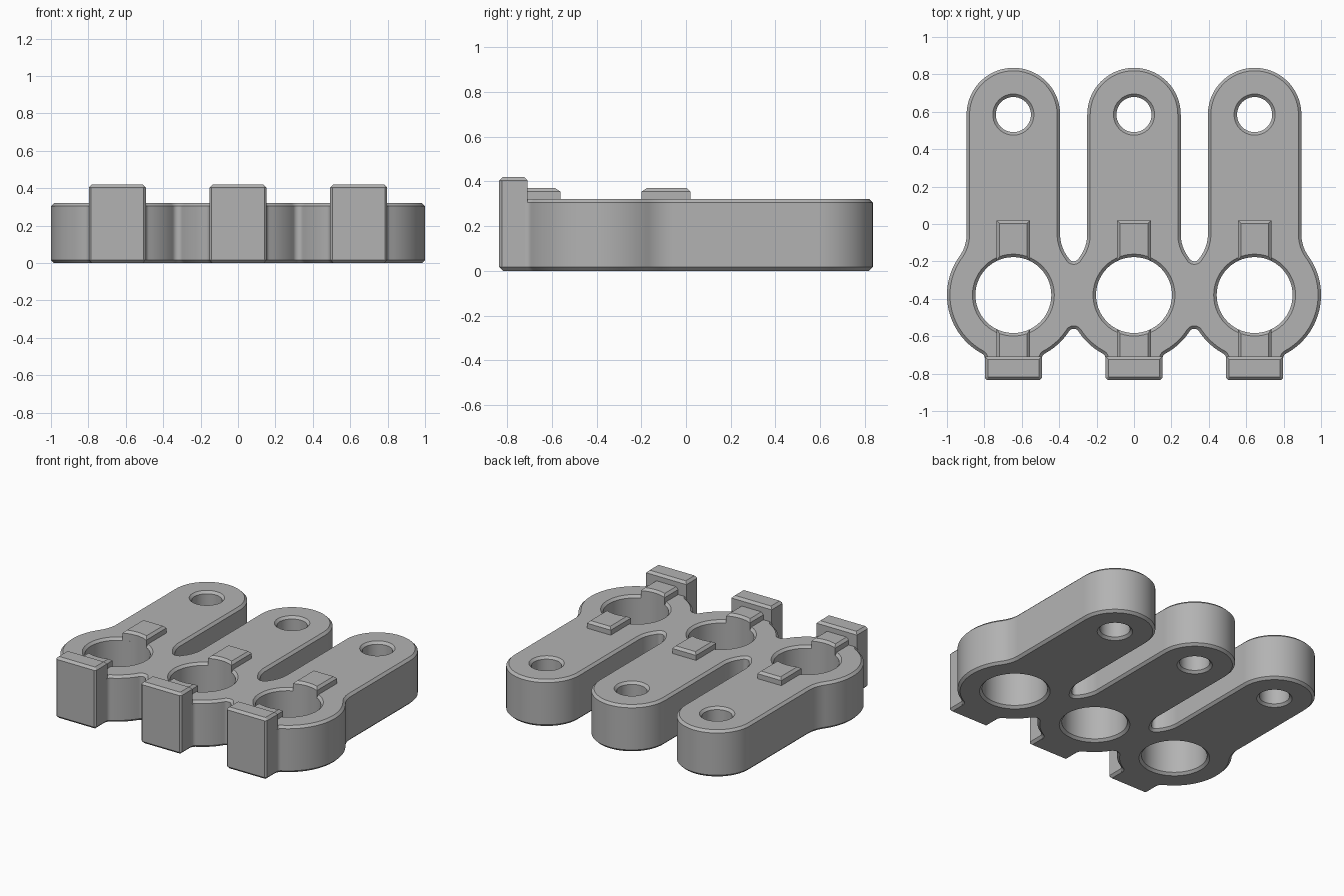
import bpy, bmesh
from math import pi, cos, sin, acos, atan2, sqrt, asin
from mathutils import Vector

cube = bpy.data.objects.get("Cube")
if cube:
    bpy.data.objects.remove(cube, do_unlink=True)

grey = bpy.data.materials.new("plain_grey")
grey.use_nodes = True
grey.diffuse_color = (0.45, 0.45, 0.45, 1)
grey.node_tree.nodes["Principled BSDF"].inputs["Base Color"].default_value = grey.diffuse_color

PITCH = 0.645                 # spacing of the three links
HEAD_Y, HEAD_R = -0.38, 0.355  # round head of a link
ARM_Y, ARM_R = 0.585, 0.25     # rounded arm end
TAB_W, TAB_FILLET = 0.1525, 0.03
CROTCH_R, NECK_R = 0.03, 0.2
HOLE_R, PIN_R = 0.203, 0.094
THICK, CHAMFER = 0.32, 0.016


def arc(cx, cy, r, a0, a1, n):
    return [(cx + r * cos(a0 + (a1 - a0) * i / n), cy + r * sin(a0 + (a1 - a0) * i / n))
            for i in range(n + 1)]


def tidy(points):
    """Drop repeated neighbours from a closed loop."""
    vs = [Vector(p) for p in points]
    return [v for i, v in enumerate(vs) if (v - vs[i - 1]).length > 1e-4]


def inset(loop, d):
    """Move every point of a closed loop to its left by d, with mitred corners."""
    out = []
    for i, p in enumerate(loop):
        a = (p - loop[i - 1]).normalized()
        b = (loop[(i + 1) % len(loop)] - p).normalized()
        na, nb = Vector((-a.y, a.x)), Vector((-b.y, b.x))
        out.append(p + (na + nb) * d / (1 + na.dot(nb)))
    return out


def slab(name, loops, z0, z1, c):
    """Chamfered plate: first loop runs anticlockwise, holes run clockwise."""
    bm = bmesh.new()
    caps = ([], [])
    for loop in map(tidy, loops):
        n = len(loop)
        small = inset(loop, c)
        levels = ((small, z0), (loop, z0 + c), (loop, z1 - c), (small, z1))
        rings = [[bm.verts.new((p.x, p.y, z)) for p in ring] for ring, z in levels]
        for lo, hi in zip(rings, rings[1:]):
            for i in range(n):
                j = (i + 1) % n
                bm.faces.new((lo[i], lo[j], hi[j], hi[i]))
        for cap, ring in zip(caps, (rings[0], rings[-1])):
            cap += [bm.edges.get((ring[i - 1], ring[i])) for i in range(n)]
    for cap, z in zip(caps, (-1, 1)):
        bmesh.ops.triangle_fill(bm, use_beauty=True, edges=cap, normal=(0, 0, z))
    bmesh.ops.recalc_face_normals(bm, faces=bm.faces)
    me = bpy.data.meshes.new(name)
    bm.to_mesh(me)
    bm.free()
    me.materials.append(grey)
    me.polygons.foreach_set("use_smooth", [True] * len(me.polygons))
    me.set_sharp_from_angle(angle=pi / 6)
    ob = bpy.data.objects.new(name, me)
    bpy.context.collection.objects.link(ob)
    return ob


# Fillet centres and tangent angles, seen from the head centre
tab_x = TAB_W + TAB_FILLET
tab_dy = sqrt((HEAD_R + TAB_FILLET) ** 2 - tab_x ** 2)
tab_a = atan2(-tab_dy, tab_x)
half = PITCH / 2
crotch_dy = sqrt((HEAD_R + CROTCH_R) ** 2 - half ** 2)
crotch_a = acos(half / (HEAD_R + CROTCH_R))
neck_x = ARM_R + NECK_R
neck_dy = sqrt((HEAD_R + NECK_R) ** 2 - neck_x ** 2)
neck_a = atan2(neck_dy, neck_x)

# Pieces of the right-hand outline of one link, running front to back
tab_side = [(0.12, -0.77)] + arc(tab_x, HEAD_Y - tab_dy, TAB_FILLET, pi, tab_a + pi, 6)
arm_side = (arc(neck_x, HEAD_Y + neck_dy, NECK_R, neck_a - pi, -pi, 10)
            + arc(0, ARM_Y, ARM_R, 0, pi / 2, 20))
outer = tab_side + arc(0, HEAD_Y, HEAD_R, tab_a, neck_a, 28) + arm_side
lower = (tab_side + arc(0, HEAD_Y, HEAD_R, tab_a, -crotch_a, 10)
         + arc(half, HEAD_Y - crotch_dy, CROTCH_R, pi - crotch_a, pi / 2, 6))
upper = (arc(half, HEAD_Y + crotch_dy, CROTCH_R, -pi / 2, crotch_a - pi, 6)
         + arc(0, HEAD_Y, HEAD_R, crotch_a, neck_a, 3) + arm_side)


def right(piece, x):
    return [(px + x, py) for px, py in piece]


def left(piece, x):
    return [(x - px, py) for px, py in reversed(piece)]


# Main plate with its big and small holes
P = PITCH
outline = (right(lower, -P) + left(lower, 0) + right(lower, 0) + left(lower, P)
           + right(outer, P) + left(upper, P) + right(upper, 0) + left(upper, 0)
           + right(upper, -P) + left(outer, -P))
holes = []
for x in (-P, 0, P):
    holes.append(arc(x, HEAD_Y, HOLE_R, 2 * pi, 0, 56))
    holes.append(arc(x, ARM_Y, PIN_R, 2 * pi, 0, 40))
slab("linked_plate", [outline] + holes, 0, THICK, CHAMFER)

# Upright tabs and the raised pads either side of each big hole
PAD_W = 0.09
a = asin(PAD_W / HOLE_R)
for side, x in (("right", -P), ("middle", 0), ("left", P)):
    w = TAB_W
    tab = [(x - w, -0.835), (x + w, -0.835), (x + w, -0.708), (x - w, -0.708)]
    k = 0.012
    tab = [(x - w + k, -0.835), (x + w - k, -0.835), (x + w, -0.835 + k),
           (x + w, -0.708), (x - w, -0.708), (x - w, -0.835 + k)]
    slab(side + "_tab", [tab], 0, 0.42, CHAMFER)
    back = arc(x, HEAD_Y, HOLE_R, pi / 2 + a, pi / 2 - a, 8)
    slab(side + "_back_pad", [back + [(x + PAD_W, 0.02), (x - PAD_W, 0.02)]],
         0.27, 0.37, CHAMFER)
    front = arc(x, HEAD_Y, HOLE_R, a - pi / 2, -a - pi / 2, 8)
    slab(side + "_front_pad", [front + [(x - PAD_W, -0.73), (x + PAD_W, -0.73)]],
         0.27, 0.37, CHAMFER)
